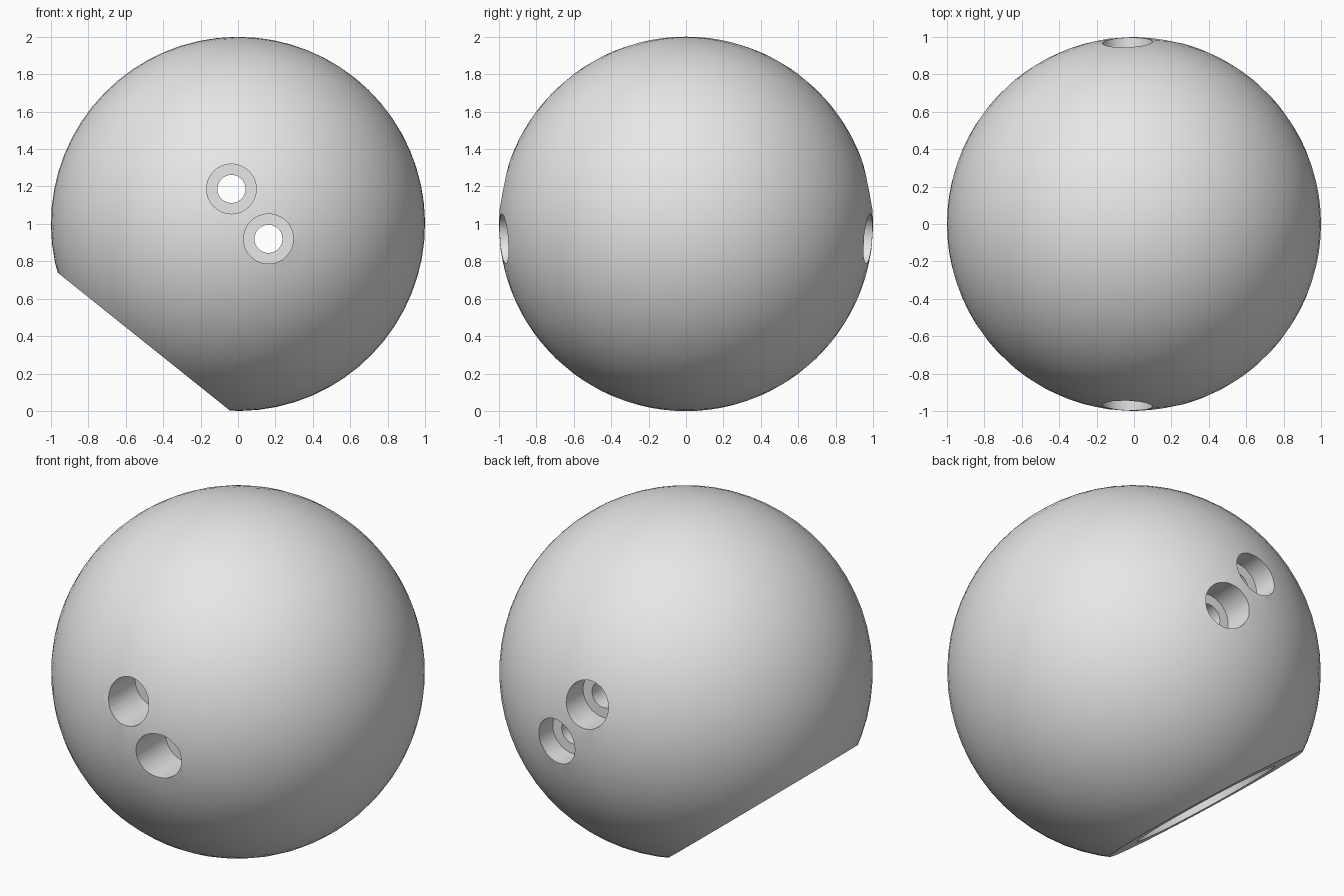
import bpy
import bmesh
from mathutils import Vector, Matrix

old = bpy.data.objects.get("Cube")
if old:
    bpy.data.objects.remove(old, do_unlink=True)

CENTRE = Vector((0, 0, 1))
FLAT_DIR = Vector((-0.625, 0, -0.781)).normalized()  # direction of the mounting flat
FLAT_DIST = 0.806

grey = bpy.data.materials.new("light_grey")
grey.use_nodes = True
colour = (0.8, 0.8, 0.8, 1)
grey.diffuse_color = colour
grey.node_tree.nodes["Principled BSDF"].inputs["Base Color"].default_value = colour


def make_object(name, bm):
    bmesh.ops.recalc_face_normals(bm, faces=bm.faces)
    mesh = bpy.data.meshes.new(name)
    bm.to_mesh(mesh)
    bm.free()
    mesh.materials.append(grey)
    obj = bpy.data.objects.new(name, mesh)
    bpy.context.collection.objects.link(obj)
    return obj


def drill(target, start, end, radius, sides=48):
    """Cut a round hole in the target from start to end."""
    axis = end - start
    place = Matrix.Translation((start + end) / 2) @ axis.to_track_quat("Z", "Y").to_matrix().to_4x4()
    bm = bmesh.new()
    bmesh.ops.create_cone(bm, cap_ends=True, segments=sides, radius1=radius,
                          radius2=radius, depth=axis.length, matrix=place)
    cutter = make_object("hole_cutter", bm)
    cutter.hide_render = True
    mod = target.modifiers.new("hole", "BOOLEAN")
    mod.operation = "DIFFERENCE"
    mod.solver = "EXACT"
    mod.object = cutter
    bpy.context.view_layer.objects.active = target
    bpy.ops.object.modifier_apply(modifier=mod.name)
    bpy.data.objects.remove(cutter, do_unlink=True)


# Ball, with its pole on the axis of the mounting flat
bm = bmesh.new()
turn = FLAT_DIR.to_track_quat("Z", "Y").to_matrix().to_4x4()
bmesh.ops.create_uvsphere(bm, u_segments=64, v_segments=32, radius=1,
                          matrix=Matrix.Translation(CENTRE) @ turn)
cut = bmesh.ops.bisect_plane(bm, geom=bm.verts[:] + bm.edges[:] + bm.faces[:],
                             plane_co=CENTRE + FLAT_DIR * FLAT_DIST,
                             plane_no=FLAT_DIR, clear_outer=True)
rim = [e for e in cut["geom_cut"] if isinstance(e, bmesh.types.BMEdge)]
bmesh.ops.contextual_create(bm, geom=rim)
ball = make_object("ball_knob", bm)

# Shaft socket in the flat
drill(ball, CENTRE + FLAT_DIR * 1.1, CENTRE - FLAT_DIR * 0.3, 0.42, 64)

# Two cross bolt holes, each counterbored at the front and the back
for x, z in ((-0.035, 1.187), (0.163, 0.92)):
    at = lambda y: Vector((x, y, z))
    drill(ball, at(-1.2), at(-0.72), 0.133)
    drill(ball, at(1.2), at(0.82), 0.133)
    drill(ball, at(-1.1), at(1.1), 0.075)

bpy.ops.object.select_all(action="DESELECT")
ball.select_set(True)
bpy.context.view_layer.objects.active = ball
bpy.ops.object.shade_smooth_by_angle(angle=0.52)
